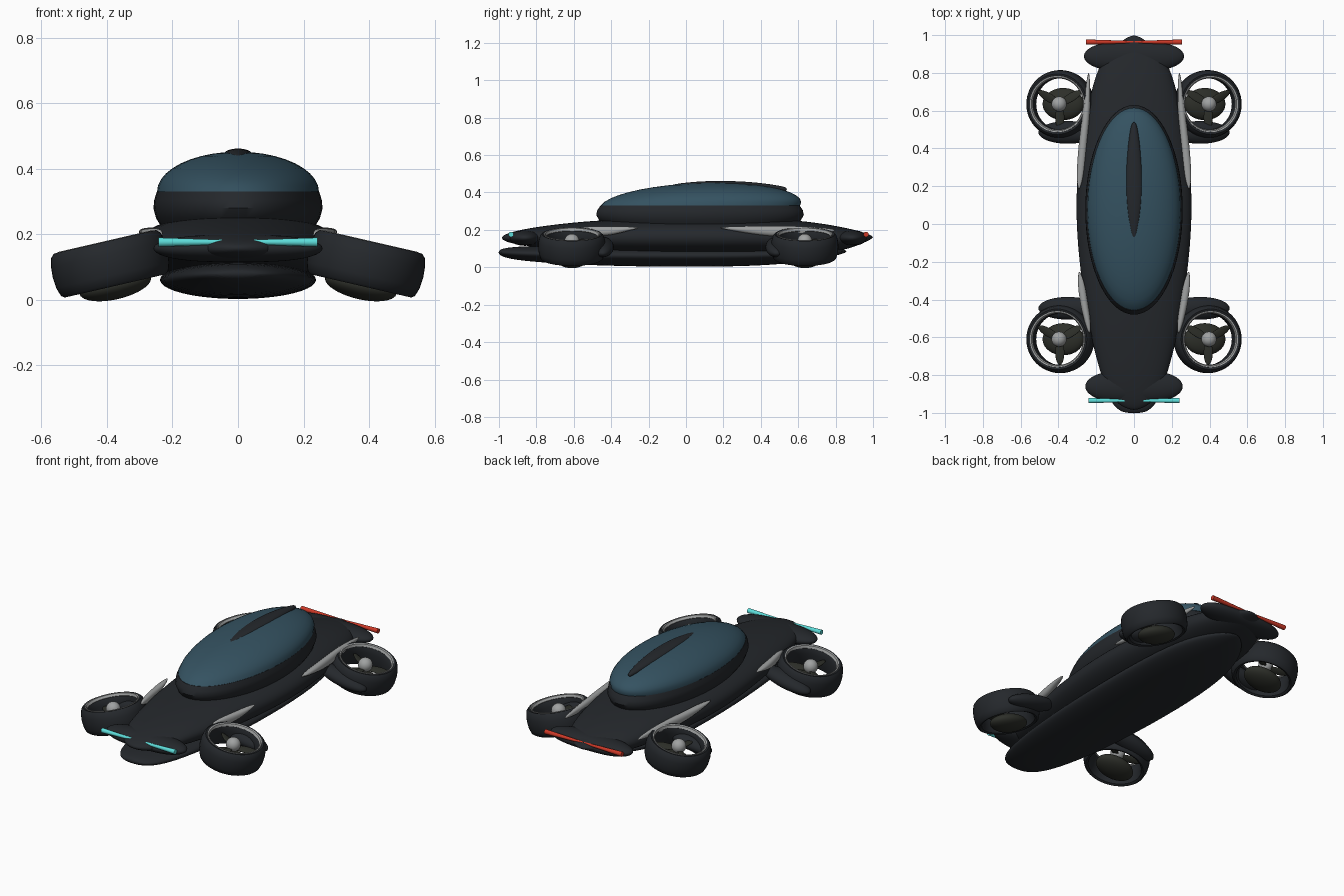
import bpy, bmesh, math
from mathutils import Matrix, Vector

if "Cube" in bpy.data.objects:
    bpy.data.objects.remove(bpy.data.objects["Cube"])

def mat(name, r, g, b):
    m = bpy.data.materials.new(name)
    m.diffuse_color = (r, g, b, 1)
    m.use_nodes = True
    m.node_tree.nodes["Principled BSDF"].inputs["Base Color"].default_value = m.diffuse_color
    return m

DARK = mat("dark_shell", 0.018, 0.021, 0.025)
GLASS = mat("tinted_glass", 0.035, 0.085, 0.12)
CYAN = mat("cyan_light", 0.11, 0.72, 0.70)
RED = mat("red_light", 0.60, 0.04, 0.02)
GREY = mat("light_grey", 0.35, 0.36, 0.36)
OLIVE = mat("motor_dark", 0.026, 0.028, 0.022)

def finish(name, bm, material, mirror=False, subsurf=0, matrix=None):
    if matrix is not None:
        bm.transform(matrix)
    bmesh.ops.recalc_face_normals(bm, faces=bm.faces[:])
    me = bpy.data.meshes.new(name)
    bm.to_mesh(me)
    bm.free()
    me.materials.append(material)
    ob = bpy.data.objects.new(name, me)
    bpy.context.collection.objects.link(ob)
    bpy.ops.object.select_all(action='DESELECT')
    ob.select_set(True)
    bpy.context.view_layer.objects.active = ob
    bpy.ops.object.shade_smooth_by_angle(angle=math.radians(60 if subsurf else 40))
    if mirror:
        ob.modifiers.new("mirror", 'MIRROR').use_mirror_merge = False
    if subsurf:
        s = ob.modifiers.new("smooth", 'SUBSURF')
        s.levels = s.render_levels = subsurf
    return ob

def signed_pow(v, p):
    return math.copysign(abs(v) ** p, v)

def bridge(bm, rings, closed=False):
    n = len(rings[0])
    pairs = list(zip(rings, rings[1:])) + ([(rings[-1], rings[0])] if closed else [])
    for a, b in pairs:
        for i in range(n):
            j = (i + 1) % n
            bm.faces.new((a[i], a[j], b[j], b[i]))

def loft(name, stations, material, power=0.9, n=24, **kw):
    """Sections along y: (y, centre x, half width, bottom z, top z)."""
    bm = bmesh.new()
    rings = []
    for y, cx, hw, zb, zt in stations:
        ring = []
        for i in range(n):
            a = 2 * math.pi * i / n
            ring.append(bm.verts.new((cx + hw * signed_pow(math.cos(a), power), y,
                        (zb + zt) / 2 + (zt - zb) / 2 * signed_pow(math.sin(a), power))))
        rings.append(ring)
    bridge(bm, rings)
    bm.faces.new(rings[0])
    bm.faces.new(rings[-1])
    return finish(name, bm, material, subsurf=2, **kw)

def ellipsoid(name, centre, radii, material, matrix=Matrix(), blunt=1.0, tilt=None, **kw):
    bm = bmesh.new()
    bmesh.ops.create_uvsphere(bm, u_segments=40, v_segments=20, radius=1)
    for v in bm.verts:
        v.co = Vector((signed_pow(v.co.x, blunt) * radii[0], v.co.y * radii[1], v.co.z * radii[2]))
    m = Matrix.Translation(centre) @ (tilt or Matrix())
    return finish(name, bm, material, matrix=matrix @ m, **kw)

def lathe(name, profile, material, matrix, n=48, **kw):
    bm = bmesh.new()
    rings = [[bm.verts.new((r * math.cos(2 * math.pi * i / n), r * math.sin(2 * math.pi * i / n), z))
              for i in range(n)] for r, z in profile]
    bridge(bm, rings, closed=True)
    return finish(name, bm, material, matrix=matrix, **kw)

# Upper hull, pointed at nose and tail
loft("hull", [(-.985, 0, .02, .15, .165), (-.95, 0, .10, .13, .185), (-.85, 0, .16, .115, .208),
              (-.7, 0, .205, .09, .23), (-.5, 0, .25, .07, .25), (-.25, 0, .287, .06, .262),
              (0, 0, .31, .055, .266), (.25, 0, .307, .055, .266), (.5, 0, .272, .06, .26),
              (.7, 0, .23, .07, .24), (.85, 0, .185, .09, .213), (.95, 0, .10, .13, .188),
              (1.0, 0, .015, .155, .167)], DARK)

# Belly keel with chin
loft("belly", [(-1.003, 0, .05, .07, .09), (-.97, 0, .11, .05, .105), (-.85, 0, .17, .03, .115),
               (-.5, 0, .225, .008, .12), (0, 0, .245, 0, .12), (.4, 0, .235, .006, .12),
               (.65, 0, .19, .03, .12), (.8, 0, .10, .06, .11), (.86, 0, .02, .08, .09)], DARK, power=1)

# Front and rear cross bumpers
ellipsoid("front_bumper", (0, -.86, .157), (.258, .085, .042), DARK, blunt=.7)
ellipsoid("rear_bumper", (0, .888, .157), (.265, .08, .042), DARK, blunt=.7)

# Light bars, each made of two tapering halves
def light_bar(name, y, material, length):
    bm = bmesh.new()
    bmesh.ops.create_cone(bm, cap_ends=True, segments=20, radius1=.006, radius2=.014, depth=length)
    m = Matrix.Translation((length / 2 + .002, y, .176)) @ Matrix.Rotation(math.pi / 2, 4, 'Y')
    finish(name, bm, material, mirror=True, matrix=m)

light_bar("front_light_bar", -.935, CYAN, .24)
light_bar("rear_light_bar", .963, RED, .252)

# Canopy frame: oval band with a flat top
def oval_band():
    bm = bmesh.new()
    n = 64
    rings = []
    for s, z in ((.90, .22), (.97, .25), (1.0, .28), (.99, .305), (.96, .33), (.93, .332)):
        rings.append([bm.verts.new((.258 * s * math.cos(2 * math.pi * i / n),
                      .075 + .555 * s * math.sin(2 * math.pi * i / n), z)) for i in range(n)])
    bridge(bm, rings)
    bm.faces.new(rings[0])
    bm.faces.new(rings[-1])
    finish("canopy_frame", bm, DARK)

oval_band()

# Glass dome with the crest pushed slightly rearwards
bm = bmesh.new()
n = 64
rings = []
for k in range(10):
    t = k / 10 * math.pi / 2
    s, h = math.cos(t), math.sin(t)
    rings.append([bm.verts.new((.247 * s * math.cos(2 * math.pi * i / n),
                  .077 + .08 * h + .533 * s * math.sin(2 * math.pi * i / n), .33 + .122 * h))
                  for i in range(n)])
bridge(bm, rings)
bm.faces.new(rings[0])
top = bm.verts.new((0, .157, .452))
for i in range(n):
    bm.faces.new((rings[-1][i], rings[-1][(i + 1) % n], top))
finish("canopy_glass", bm, GLASS)

# Roof spine over the glass
loft("roof_spine", [(-.08, 0, .008, .43, .442), (0, 0, .028, .425, .454), (.12, 0, .043, .43, .463),
                    (.28, 0, .045, .425, .462), (.42, 0, .033, .41, .45), (.52, 0, .017, .403, .433),
                    (.54, 0, .006, .41, .424)], DARK, power=1, n=16)

# Light side strakes
loft("front_strake", [(-.25, .29, .004, .208, .214), (-.31, .28, .02, .195, .218),
                      (-.42, .265, .022, .163, .22), (-.52, .245, .018, .175, .22),
                      (-.58, .235, .006, .19, .21)], GREY, n=12, mirror=True)
loft("rear_strake", [(.18, .292, .004, .208, .214), (.26, .285, .022, .193, .22),
                     (.45, .268, .024, .158, .222), (.62, .248, .02, .17, .222),
                     (.81, .24, .006, .19, .205)], GREY, n=12, mirror=True)

# Ducted fans, tilted outwards
TILT = Matrix.Rotation(math.radians(13), 4, 'Y')
DUCT = [(.148, .066), (.160, .069), (.171, .058), (.178, .03), (.180, 0), (.177, -.035),
        (.168, -.062), (.158, -.069), (.146, -.064), (.138, -.03), (.135, .02), (.140, .055)]
LIP = [(.136, .056), (.142, .069), (.149, .071), (.150, .062), (.143, .05)]

for label, fy, arm_y in (("front", -.61, -.446), ("rear", .635, .485)):
    m = Matrix.Translation((.39, fy, .11)) @ TILT
    lathe(label + "_duct", DUCT, DARK, m, mirror=True)
    lathe(label + "_duct_lip", LIP, GREY, m, mirror=True)
    ellipsoid(label + "_fan_hub", (0, 0, .03), (.04, .04, .04), GREY, matrix=m, mirror=True)
    ellipsoid(label + "_motor_dish", (0, 0, -.068), (.112, .085, .042), OLIVE, matrix=m, mirror=True)
    for k in range(3):
        spin = Matrix.Rotation(math.radians(30 + 120 * k), 4, 'Z')
        pitch = Matrix.Rotation(math.radians(15), 4, 'X')
        ellipsoid(f"{label}_fan_blade_{k + 1}", (.07, 0, .012), (.066, .024, .007), OLIVE,
                  matrix=m @ spin, tilt=pitch, mirror=True)
    # Support arm joining the hull to the duct
    ellipsoid(label + "_arm", (.35, arm_y, .108), (.16, .06, .042), DARK, tilt=TILT, mirror=True)
